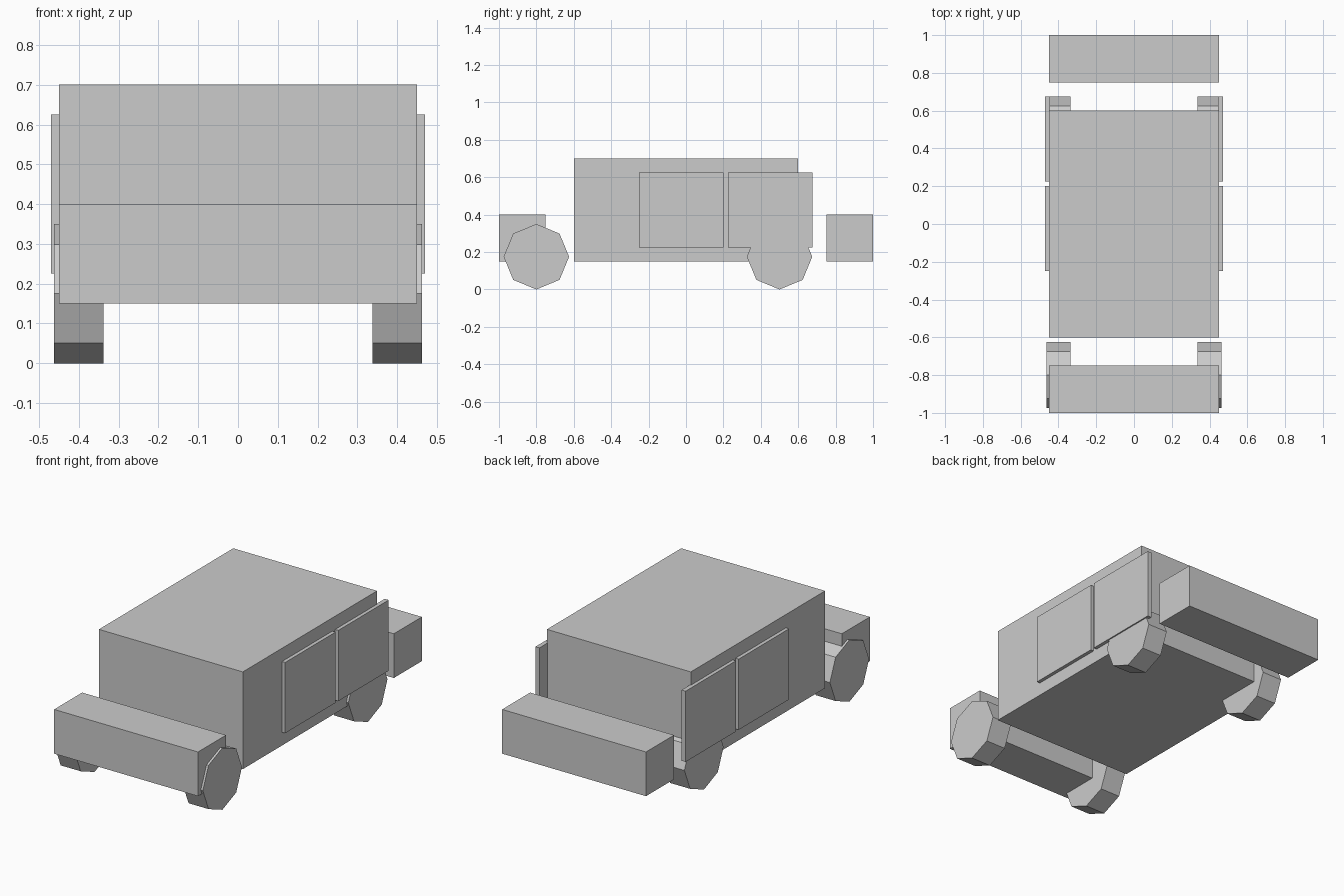
import bpy
import math

if "Cube" in bpy.data.objects:
    bpy.data.objects.remove(bpy.data.objects["Cube"])


def box(name, x, y, z):
    """Box spanning the (min, max) range on each axis."""
    ranges = (x, y, z)
    bpy.ops.mesh.primitive_cube_add(size=1, location=[(a + b) / 2 for a, b in ranges])
    ob = bpy.context.object
    ob.name = name
    ob.scale = [b - a for a, b in ranges]
    bpy.ops.object.transform_apply(location=False, rotation=False, scale=True)
    return ob


def wheel(name, x, y):
    """Octagonal wheel with its axle along x and a corner pointing down."""
    bpy.ops.mesh.primitive_cylinder_add(vertices=8, radius=0.175, depth=0.125,
                                        location=(x, y, 0.175),
                                        rotation=(0, math.pi / 2, 0))
    bpy.context.object.name = name
    bpy.ops.object.transform_apply(location=False, rotation=True, scale=False)


# Cabin, hood and trunk blocks
box("cabin", (-0.45, 0.45), (-0.6, 0.6), (0.15, 0.7))
box("hood", (-0.45, 0.45), (-1.0, -0.75), (0.15, 0.4))
box("trunk", (-0.45, 0.45), (0.75, 1.0), (0.15, 0.4))

for side, s in (("left", -1), ("right", 1)):
    # Wheels
    wheel(f"front_wheel_{side}", s * 0.4, -0.8)
    wheel(f"rear_wheel_{side}", s * 0.4, 0.5)
    # Door panels
    door_x = tuple(sorted((s * 0.445, s * 0.47)))
    box(f"front_door_{side}", door_x, (-0.25, 0.2), (0.225, 0.625))
    box(f"rear_door_{side}", door_x, (0.225, 0.675), (0.225, 0.625))
